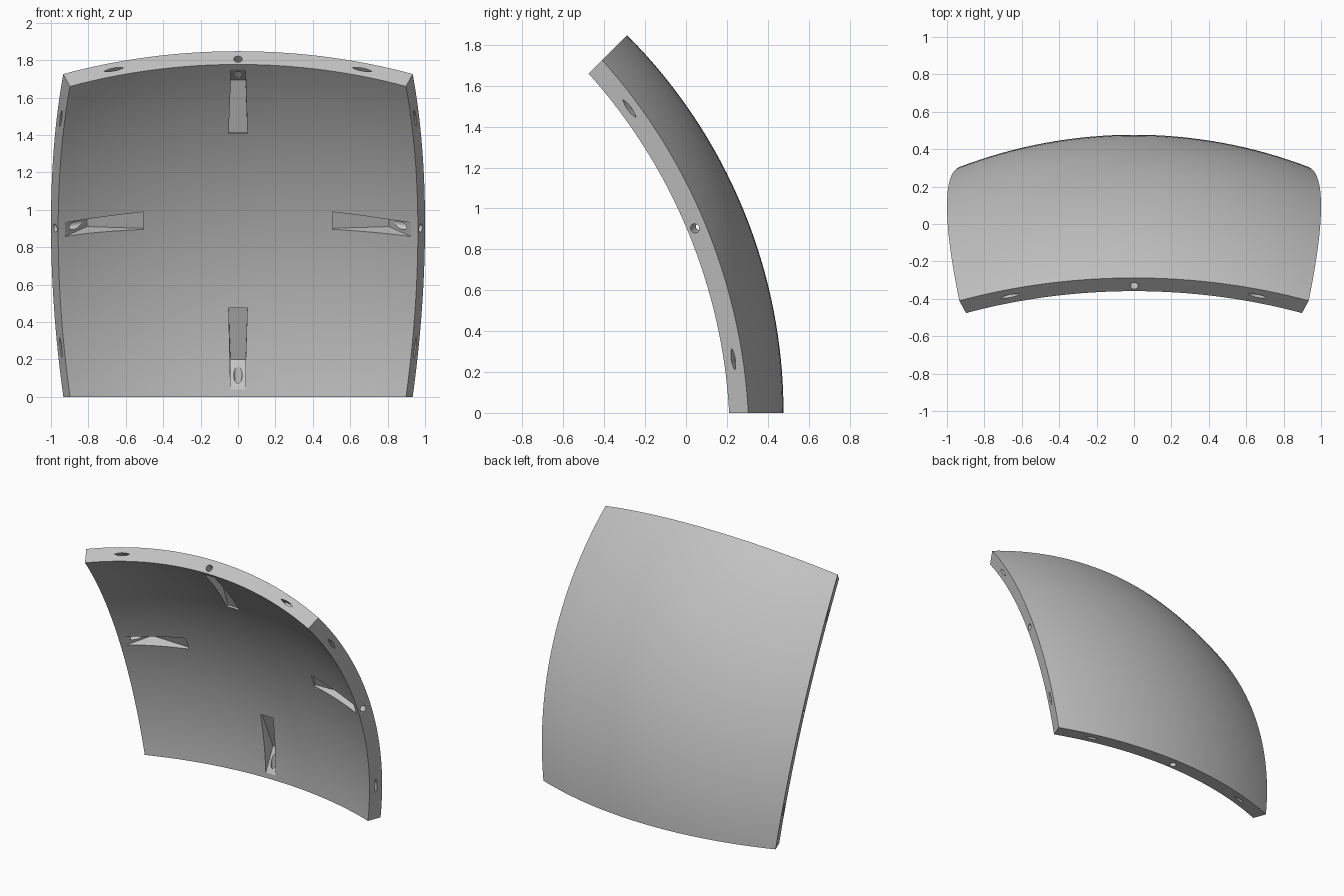
import bpy, bmesh, math
from mathutils import Matrix, Vector

if "Cube" in bpy.data.objects:
    bpy.data.objects.remove(bpy.data.objects["Cube"], do_unlink=True)

HALF = math.pi / 8                      # half the angle spanned by the tile
S, C = math.sin(HALF), math.cos(HALF)
OUTER = 1 / S
INNER = OUTER - 0.1
CENTRE_Y = -2.136                       # centre of the sphere
# Local frame: z points out through the middle of the tile
PLACE = Matrix(((-1, 0, 0, 0), (0, -S, C, CENTRE_Y), (0, C, S, 0), (0, 0, 0, 1)))


def make_object(name, bm):
    bmesh.ops.recalc_face_normals(bm, faces=bm.faces)
    bm.transform(PLACE)
    mesh = bpy.data.meshes.new(name)
    bm.to_mesh(mesh)
    bm.free()
    ob = bpy.data.objects.new(name, mesh)
    bpy.context.collection.objects.link(ob)
    return ob


def prism(bm, bottom, top):
    """Close two matching loops of points into a solid."""
    a = [bm.verts.new(p) for p in bottom]
    b = [bm.verts.new(p) for p in top]
    bm.faces.new(a)
    bm.faces.new(b)
    n = len(a)
    for i in range(n):
        j = (i + 1) % n
        bm.faces.new((a[i], a[j], b[j], b[i]))


# Shell: a subdivided box wrapped onto the sphere
bm = bmesh.new()
bmesh.ops.create_cube(bm, size=2)
bmesh.ops.subdivide_edges(bm, edges=bm.edges[:], cuts=31, use_grid_fill=True)
for v in bm.verts:
    direction = Vector((math.tan(v.co.x * HALF), math.tan(v.co.y * HALF), 1)).normalized()
    v.co = direction * (INNER + (OUTER - INNER) * (v.co.z + 1) / 2)
shell = make_object("curved_panel", bm)

# Cutters for the four sides
pockets, edge_cuts = bmesh.new(), bmesh.new()
edge_dir, side_dir = Vector((S, 0, C)), Vector((0, 1, 0))
inward = Vector((-C, 0, S))
section = [(0.505, 2.25, 0.05), (0.505, 2.475, 0.05), (0.808, 2.475, 0.04),
           (0.999, 2.25, 0.04), (0.808, 2.25, 0.04)]
for k in range(4):
    turn = Matrix.Rotation(k * math.pi / 2, 3, "Z")

    # Tapered screw pocket with a flat floor and a sloping end
    prism(pockets, [turn @ Vector((u, -h, w)) for u, w, h in section],
          [turn @ Vector((u, h, w)) for u, w, h in section])

    # Screw hole from the edge into the pocket
    ring = []
    for i in range(24):
        t = i * math.tau / 24
        ring.append(edge_dir * (2.553 + 0.023 * math.cos(t)) + side_dir * 0.023 * math.sin(t))
    prism(edge_cuts, [turn @ (p - inward * 0.03) for p in ring],
          [turn @ (p + inward * 0.2) for p in ring])

    # Lens-shaped slots on either side of the hole
    for angle in (-15, 15):
        a = math.radians(angle)
        radial = edge_dir * math.cos(a) + side_dir * math.sin(a)
        along = side_dir * math.cos(a) - edge_dir * math.sin(a)
        lens = []
        for i in range(20):
            x = math.cos(i * math.tau / 20)
            y = math.copysign(1 - x * x, math.sin(i * math.tau / 20))
            lens.append(radial * (2.563 + 0.011 * y) + along * 0.056 * x)
        prism(edge_cuts, [turn @ (p - inward * 0.02) for p in lens],
              [turn @ (p + inward * 0.05) for p in lens])

cutters = [make_object("pocket_cutter", pockets), make_object("edge_cutter", edge_cuts)]
for cutter in cutters:
    cutter.hide_render = True
    mod = shell.modifiers.new(cutter.name, "BOOLEAN")
    mod.operation = "DIFFERENCE"
    mod.solver = "EXACT"
    mod.object = cutter

# Bake the cuts and drop the cutters
depsgraph = bpy.context.evaluated_depsgraph_get()
baked = bpy.data.meshes.new_from_object(shell.evaluated_get(depsgraph))
shell.modifiers.clear()
shell.data = baked
for cutter in cutters:
    bpy.data.objects.remove(cutter, do_unlink=True)

# Plain grey material
grey = bpy.data.materials.new("light_grey")
grey.use_nodes = True
colour = (0.55, 0.55, 0.55, 1)
grey.diffuse_color = colour
grey.node_tree.nodes["Principled BSDF"].inputs["Base Color"].default_value = colour
shell.data.materials.clear()
shell.data.materials.append(grey)

bpy.ops.object.select_all(action="DESELECT")
shell.select_set(True)
bpy.context.view_layer.objects.active = shell
bpy.ops.object.shade_smooth_by_angle(angle=math.radians(25))
